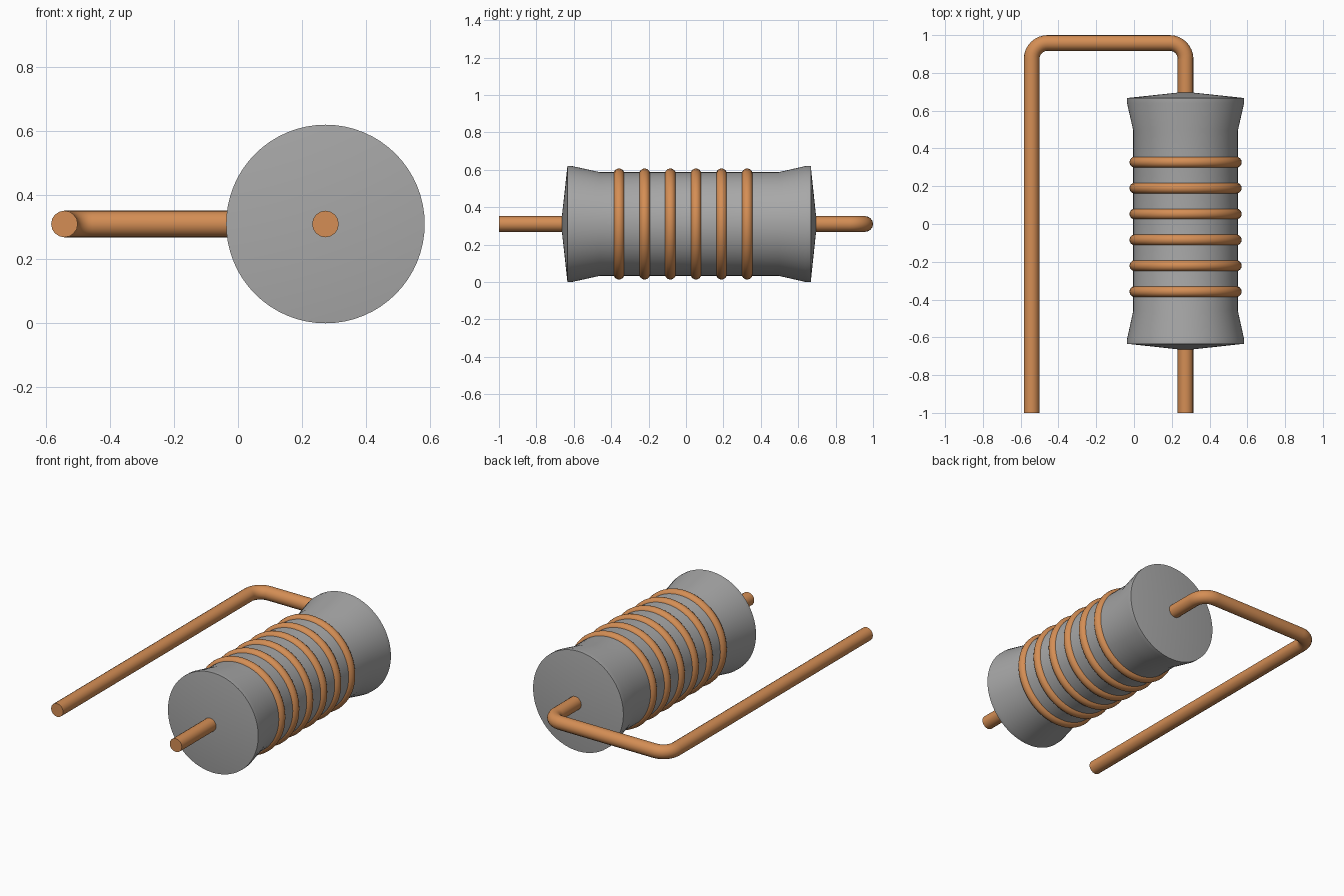
import bpy, bmesh, math
from mathutils import Vector

if "Cube" in bpy.data.objects:
    bpy.data.objects.remove(bpy.data.objects["Cube"])

AX, AZ = 0.273, 0.31        # body axis position (runs along y)
WIRE_R = 0.0415


def material(name, color):
    mat = bpy.data.materials.new(name)
    mat.diffuse_color = (*color, 1)
    mat.use_nodes = True
    mat.node_tree.nodes["Principled BSDF"].inputs["Base Color"].default_value = mat.diffuse_color
    return mat


copper = material("copper", (0.66, 0.27, 0.09))
ceramic = material("dark_grey", (0.39, 0.39, 0.39))


def smooth(obj, angle=30):
    bpy.ops.object.select_all(action='DESELECT')
    obj.select_set(True)
    bpy.context.view_layer.objects.active = obj
    bpy.ops.object.shade_smooth_by_angle(angle=math.radians(angle))


# Ceramic body: lathed profile of (radius, y)
profile = [(0, -0.668), (0.31, -0.634), (0.31, -0.61), (0.277, -0.46),
           (0.277, 0.495), (0.31, 0.64), (0.31, 0.667), (0, 0.70)]
bm = bmesh.new()
verts = [bm.verts.new((r, y, 0)) for r, y in profile]
edges = [bm.edges.new(p) for p in zip(verts, verts[1:])]
bmesh.ops.spin(bm, geom=verts + edges, cent=(0, 0, 0), axis=(0, 1, 0),
               angle=math.tau, steps=64)
bmesh.ops.remove_doubles(bm, verts=bm.verts, dist=1e-4)
bmesh.ops.recalc_face_normals(bm, faces=bm.faces)
mesh = bpy.data.meshes.new("body")
bm.to_mesh(mesh)
bm.free()
body = bpy.data.objects.new("body", mesh)
body.location = (AX, 0, AZ)
bpy.context.collection.objects.link(body)
mesh.materials.append(ceramic)
smooth(body)

# Six raised bands around the body
for i in range(6):
    bpy.ops.mesh.primitive_torus_add(
        major_radius=0.268, minor_radius=0.029, major_segments=64,
        minor_segments=16, location=(AX, -0.358 + 0.137 * i, AZ),
        rotation=(math.pi / 2, 0, 0))
    band = bpy.context.object
    band.name = f"band_{i + 1}"
    band.data.materials.append(copper)
    smooth(band, 60)

# Bent lead wire: straight through the body, then back alongside it
LX, TOP, BEND = -0.542, 0.9585, 0.085
path = [Vector((AX, -1, AZ))]
for cx, start in ((AX - BEND, 0), (LX + BEND, 90)):
    for k in range(9):
        a = math.radians(start + 90 * k / 8)
        path.append(Vector((cx + BEND * math.cos(a),
                            TOP - BEND + BEND * math.sin(a), AZ)))
path.append(Vector((LX, -1, AZ)))
curve = bpy.data.curves.new("lead_wire", 'CURVE')
curve.dimensions = '3D'
curve.bevel_depth = WIRE_R
curve.bevel_resolution = 6
curve.use_fill_caps = True
spline = curve.splines.new('POLY')
spline.points.add(len(path) - 1)
for point, co in zip(spline.points, path):
    point.co = (*co, 1)
wire = bpy.data.objects.new("lead_wire", curve)
bpy.context.collection.objects.link(wire)
curve.materials.append(copper)
bpy.ops.object.select_all(action='DESELECT')
wire.select_set(True)
bpy.context.view_layer.objects.active = wire
bpy.ops.object.convert(target='MESH')
smooth(bpy.context.object, 40)
